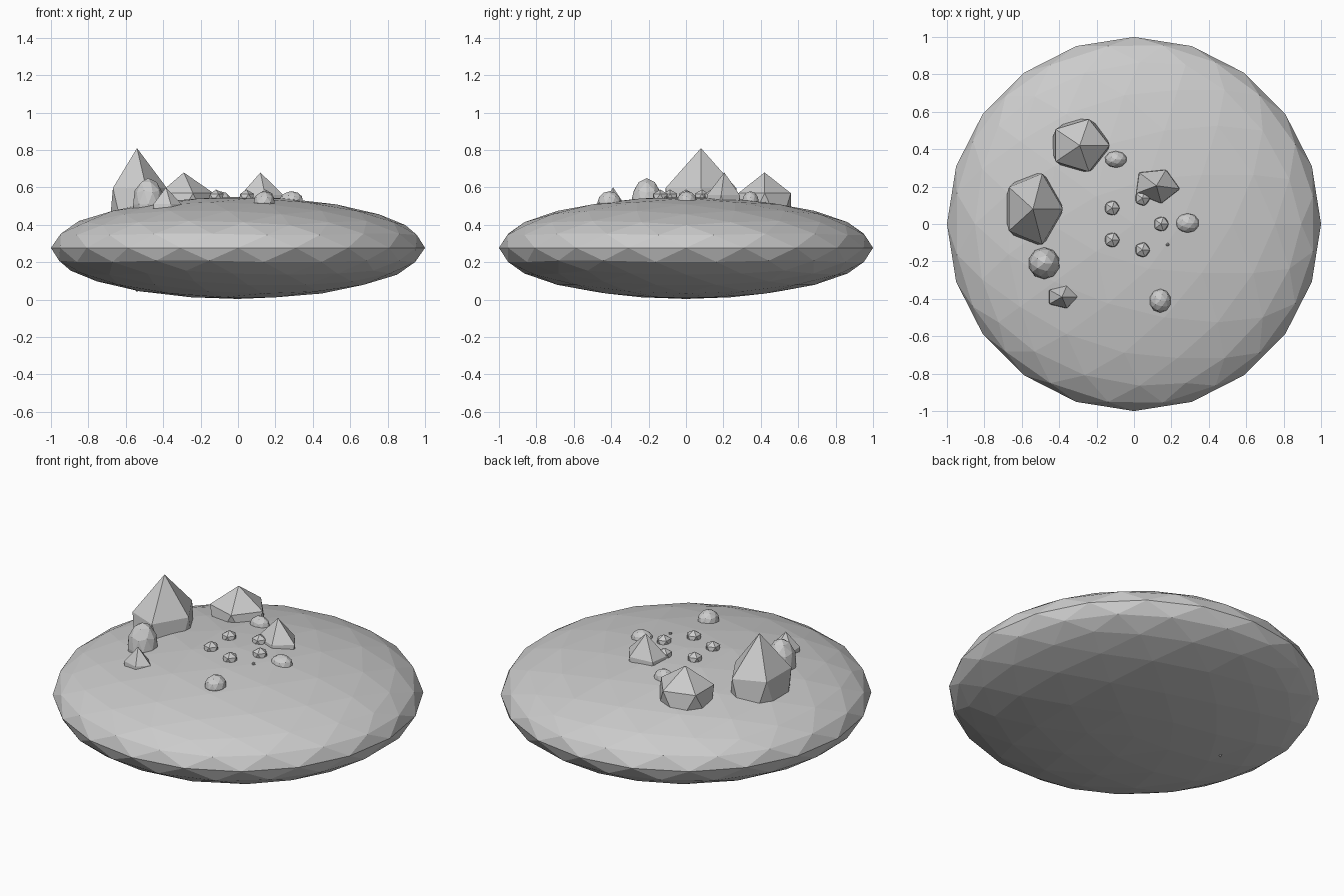
import bpy
from math import sin, cos, radians

cube = bpy.data.objects.get("Cube")
if cube:
    bpy.data.objects.remove(cube)

# One grey stone colour
stone = bpy.data.materials.new("stone_grey")
stone.use_nodes = True
grey = (0.6, 0.6, 0.6, 1)
stone.diffuse_color = grey
stone.node_tree.nodes["Principled BSDF"].inputs["Base Color"].default_value = grey

MID, HALF = 0.277, 0.273


def surface(x, y):
    """Height of the island's top at x, y."""
    return MID + HALF * (1 - x * x - y * y) ** 0.5


def rock(name, detail, loc, size, turn=0):
    """Flat-shaded faceted ball, stretched to the given radii."""
    bpy.ops.mesh.primitive_ico_sphere_add(
        subdivisions=detail, radius=1, location=loc, rotation=(0, 0, radians(turn)))
    ob = bpy.context.object
    ob.name = name
    ob.scale = size
    ob.data.materials.append(stone)
    return ob


# Flattened island body
rock("island", 3, (0, 0, MID), (1, 1, HALF))

# Tall peaks: name, detail, x, y, top height, radii, turn
peaks = [
    ("large_peak", 1, -0.54, 0.08, 0.81, (0.178, 0.222, 0.385), 0),
    ("back_peak", 1, -0.29, 0.42, 0.68, (0.178, 0.165, 0.2), 0),
    ("middle_peak", 1, 0.12, 0.205, 0.68, (0.138, 0.105, 0.22), -8),
    ("front_peak", 1, -0.385, -0.39, 0.6, (0.092, 0.07, 0.16), 0),
    ("round_boulder", 2, -0.48, -0.21, 0.65, (0.085, 0.085, 0.14), 0),
    ("front_boulder", 2, 0.14, -0.41, 0.58, (0.058, 0.064, 0.06), 0),
    ("left_boulder", 2, 0.285, 0.005, 0.58, (0.064, 0.053, 0.05), 0),
    ("back_boulder", 2, -0.097, 0.345, 0.58, (0.06, 0.045, 0.055), 0),
]
for name, detail, x, y, top, size, turn in peaks:
    rock(name, detail, (x, y, top - size[2]), size, turn)

# Ring of five small stones around the centre
for i in range(5):
    a = radians(72 * i)
    x, y = 0.145 * cos(a), 0.145 * sin(a)
    rock(f"ring_stone_{i + 1}", 1, (x, y, surface(x, y)), (0.045, 0.045, 0.042))

# Tiny pebble
rock("pebble", 1, (0.18, -0.11, surface(0.18, -0.11)), (0.01, 0.01, 0.01))
